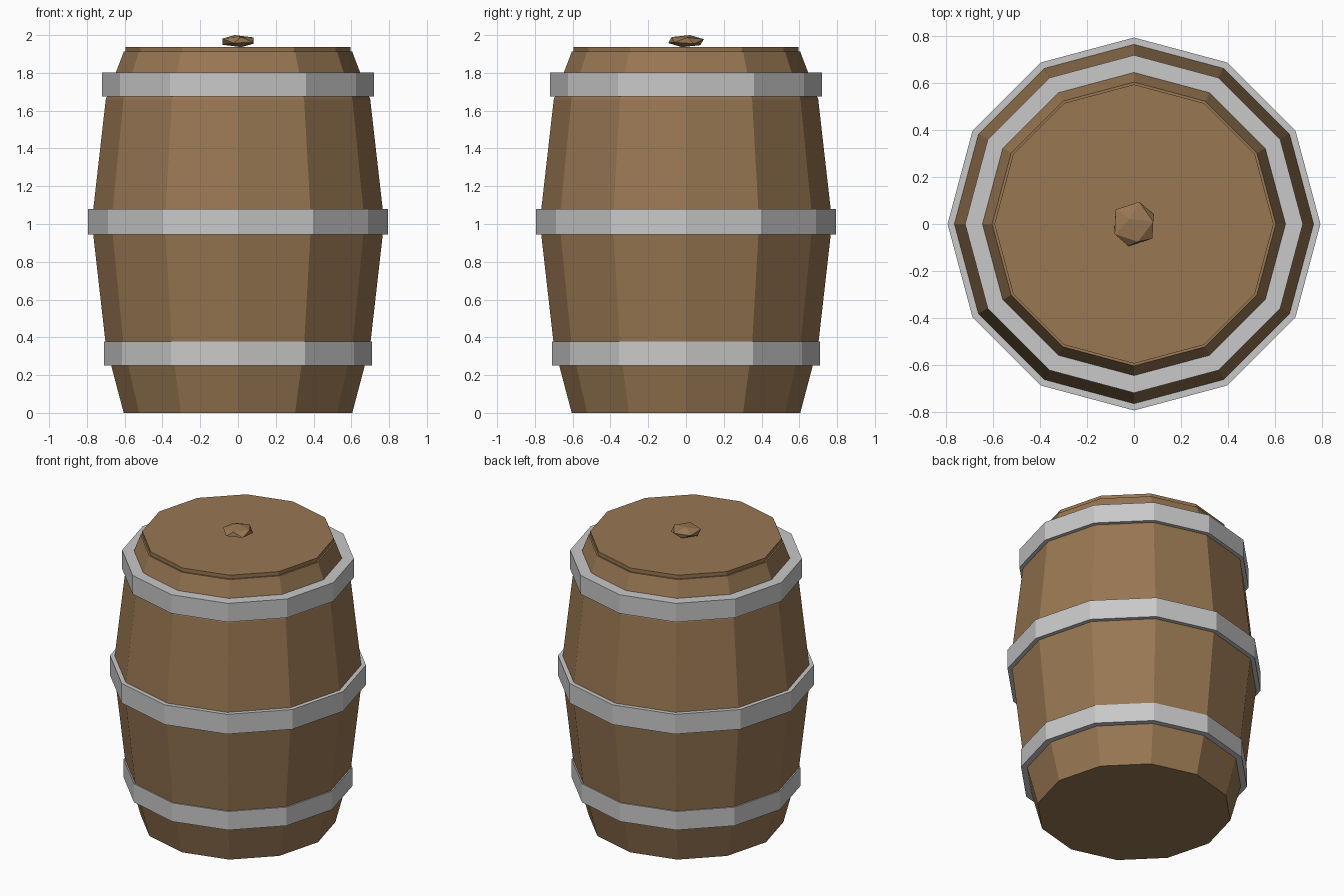
import bpy, bmesh, math
from mathutils import Matrix, Euler

if "Cube" in bpy.data.objects:
    bpy.data.objects.remove(bpy.data.objects["Cube"])

SIDES = 12


def material(name, rgb):
    m = bpy.data.materials.new(name)
    m.diffuse_color = (*rgb, 1)
    m.use_nodes = True
    m.node_tree.nodes["Principled BSDF"].inputs["Base Color"].default_value = m.diffuse_color
    return m


wood = material("brown wood", (0.314, 0.184, 0.085))
iron = material("grey iron", (0.578, 0.578, 0.578))


def add_object(name, bm, mat):
    bmesh.ops.recalc_face_normals(bm, faces=bm.faces)
    mesh = bpy.data.meshes.new(name)
    bm.to_mesh(mesh)
    bm.free()
    mesh.materials.append(mat)
    obj = bpy.data.objects.new(name, mesh)
    bpy.context.collection.objects.link(obj)
    return obj


def lathe(name, profile, mat, closed=False):
    """Revolve (radius, z) points; closed joins last ring to first, else caps the ends."""
    bm = bmesh.new()
    rings = []
    for r, z in profile:
        angles = [2 * math.pi * i / SIDES for i in range(SIDES)]
        rings.append([bm.verts.new((r * math.cos(a), r * math.sin(a), z)) for a in angles])
    pairs = list(zip(rings, rings[1:]))
    if closed:
        pairs.append((rings[-1], rings[0]))
    else:
        bm.faces.new(rings[0])
        bm.faces.new(rings[-1])
    for lo, hi in pairs:
        for i in range(SIDES):
            j = (i + 1) % SIDES
            bm.faces.new((lo[i], lo[j], hi[j], hi[i]))
    return add_object(name, bm, mat)


# Bulging body
lathe("barrel_body", [(0.605, 0), (0.70, 0.36), (0.767, 0.95), (0.767, 1.07),
                      (0.70, 1.66), (0.605, 1.912)], wood)

# Lid plate
lathe("lid", [(0.595, 1.90), (0.595, 1.937)], wood)

# Iron hoops: outer radius, inner radius, bottom, top
for name, outer, inner, z0, z1 in [("lower_hoop", 0.71, 0.655, 0.25, 0.377),
                                   ("middle_hoop", 0.795, 0.75, 0.945, 1.08),
                                   ("upper_hoop", 0.72, 0.635, 1.675, 1.803)]:
    lathe(name, [(outer, z0), (outer, z1), (inner, z1), (inner, z0)], iron, closed=True)

# Faceted, flattened knob on the lid
bm = bmesh.new()
bmesh.ops.create_icosphere(bm, subdivisions=1, radius=1)
bm.transform(Euler((math.radians(-12), math.radians(-10), math.radians(0))).to_matrix().to_4x4())
bm.transform(Matrix.Diagonal((0.102, 0.102, 0.033, 1)))
bm.transform(Matrix.Translation((0, 0, 1.967)))
knob = add_object("lid_knob", bm, wood)
# settle the knob so its top is at exactly z = 2
knob.location.z = 2.0 - max(v.co.z for v in knob.data.vertices)
